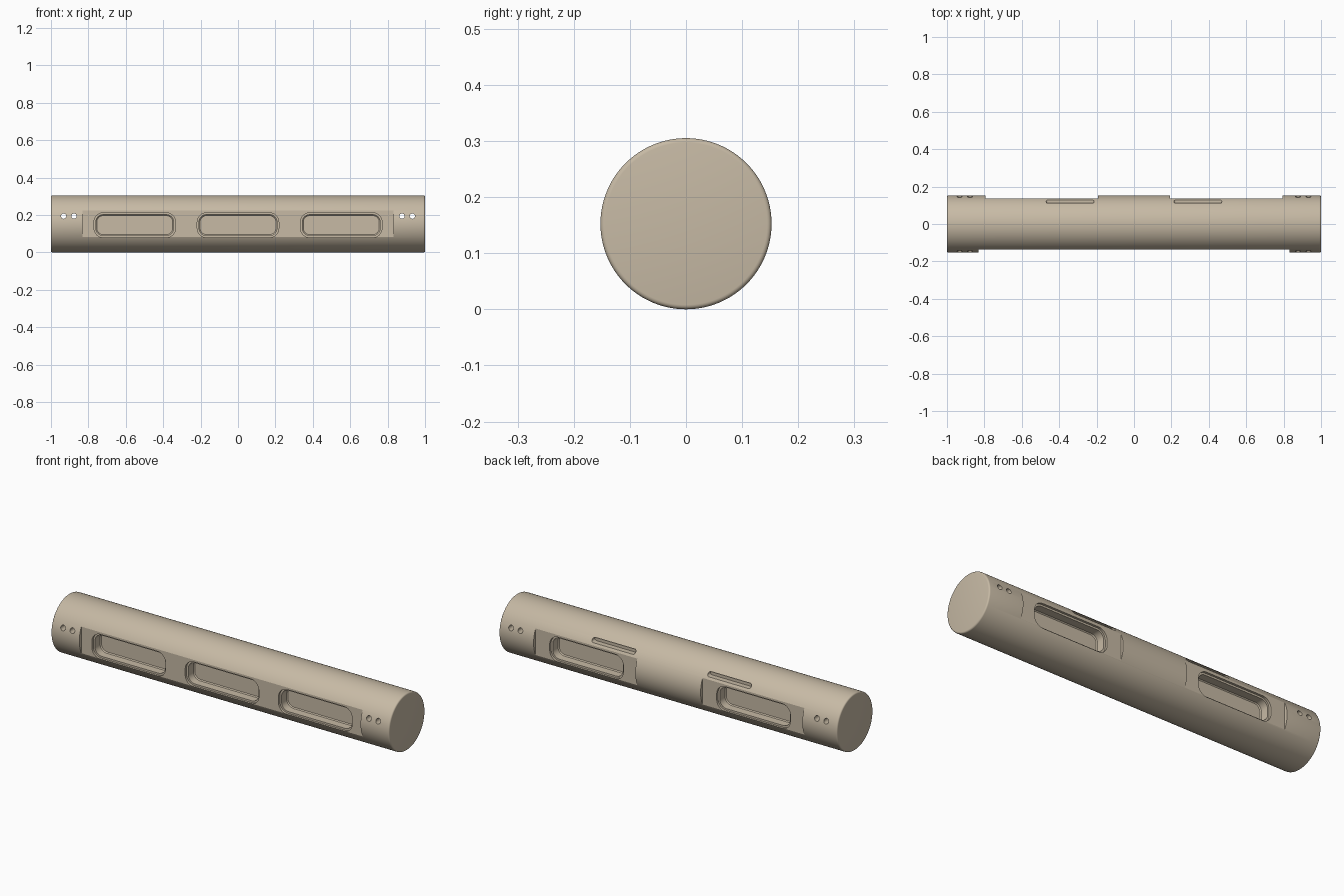
import bpy, bmesh, math
from mathutils import Matrix

cube = bpy.data.objects.get("Cube")
if cube:
    bpy.data.objects.remove(cube)

RADIUS = 0.1525
FLAT_Y = 0.135          # distance of the milled flats from the axis

tan = bpy.data.materials.new("warm_tan")
tan.use_nodes = True
colour = (0.57, 0.49, 0.375, 1)
tan.diffuse_color = colour
tan.node_tree.nodes["Principled BSDF"].inputs["Base Color"].default_value = colour


def make_object(name, bm):
    bmesh.ops.recalc_face_normals(bm, faces=bm.faces)
    mesh = bpy.data.meshes.new(name)
    bm.to_mesh(mesh)
    bm.free()
    mesh.materials.append(tan)
    obj = bpy.data.objects.new(name, mesh)
    bpy.context.collection.objects.link(obj)
    return obj


def rounded_rect(w, h, r, steps=8):
    """Outline of a rounded rectangle with half sizes w and h."""
    pts = []
    for i, (sx, sz) in enumerate([(1, 1), (-1, 1), (-1, -1), (1, -1)]):
        for k in range(steps + 1):
            a = math.pi / 2 * (i + k / steps)
            pts.append((sx * (w - r) + r * math.cos(a),
                        sz * (h - r) + r * math.sin(a)))
    return pts


def loft_cutter(x, z, w, h, r, side, sections):
    """Stepped pocket cutter; each section is (y distance from axis, inset)."""
    bm = bmesh.new()
    rings = []
    for y, inset in sections:
        outline = rounded_rect(w - inset, h - inset, r - inset)
        rings.append([bm.verts.new((x + px, side * y, z + pz)) for px, pz in outline])
    for a, b in zip(rings, rings[1:]):
        n = len(a)
        for i in range(n):
            j = (i + 1) % n
            bm.faces.new((a[i], a[j], b[j], b[i]))
    bm.faces.new(rings[0])
    bm.faces.new(rings[-1])
    return make_object("cutter", bm)


def box_cutter(x, half_width, side):
    bm = bmesh.new()
    bmesh.ops.create_cube(bm, size=1)
    bmesh.ops.scale(bm, vec=(2 * half_width, 0.1, 0.4), verts=bm.verts)
    bmesh.ops.translate(bm, vec=(x, side * (FLAT_Y + 0.05), RADIUS), verts=bm.verts)
    return make_object("cutter", bm)


def hole_cutter(x, z, r):
    bm = bmesh.new()
    bmesh.ops.create_cone(bm, cap_ends=True, segments=24, radius1=r, radius2=r,
                          depth=0.5, matrix=Matrix.Rotation(math.pi / 2, 4, 'X'))
    bmesh.ops.translate(bm, vec=(x, 0, z), verts=bm.verts)
    return make_object("cutter", bm)


# Round bar with softened end rims
bm = bmesh.new()
bmesh.ops.create_cone(bm, cap_ends=True, segments=128, radius1=RADIUS, radius2=RADIUS,
                      depth=2, matrix=Matrix.Rotation(math.pi / 2, 4, 'Y'))
rims = [e for e in bm.edges if abs(e.verts[0].co.x - e.verts[1].co.x) < 0.01]
bmesh.ops.bevel(bm, geom=rims, offset=0.008, segments=4, profile=0.5, affect='EDGES')
bmesh.ops.translate(bm, vec=(0, 0, RADIUS), verts=bm.verts)
body = make_object("bar_body", bm)

# Milled flats: one long at the front, two short at the back
cutters = [box_cutter(0, 0.832, -1)]
cutters += [box_cutter(s * 0.494, 0.301, 1) for s in (-1, 1)]

# Stepped pockets in the flats
pocket = [(0.2, 0), (FLAT_Y - 0.012, 0), (FLAT_Y - 0.012, 0.01),
          (0.08, 0.01), (0.075, 0.015)]
for x, side in [(-0.552, -1), (0, -1), (0.552, -1), (-0.494, 1), (0.494, 1)]:
    cutters.append(loft_cutter(x, 0.146, 0.218, 0.066, 0.05, side, pocket))

# Narrow slots above the back flats
for s in (-1, 1):
    cutters.append(loft_cutter(s * 0.342, 0.246, 0.128, 0.011, 0.0105, 1,
                               [(0.2, 0), (0.1, 0)]))

# Paired holes through both ends
for s in (-1, 1):
    for x in (0.877, 0.932):
        cutters.append(hole_cutter(s * x, 0.194, 0.014))

# Cut everything out of the bar
bpy.ops.object.select_all(action='DESELECT')
bpy.context.view_layer.objects.active = body
body.select_set(True)
for c in cutters:
    mod = body.modifiers.new("cut", 'BOOLEAN')
    mod.operation = 'DIFFERENCE'
    mod.solver = 'EXACT'
    mod.object = c
    bpy.ops.object.modifier_apply(modifier=mod.name)
    bpy.data.objects.remove(c)
bpy.ops.object.shade_smooth_by_angle(angle=math.radians(25))
